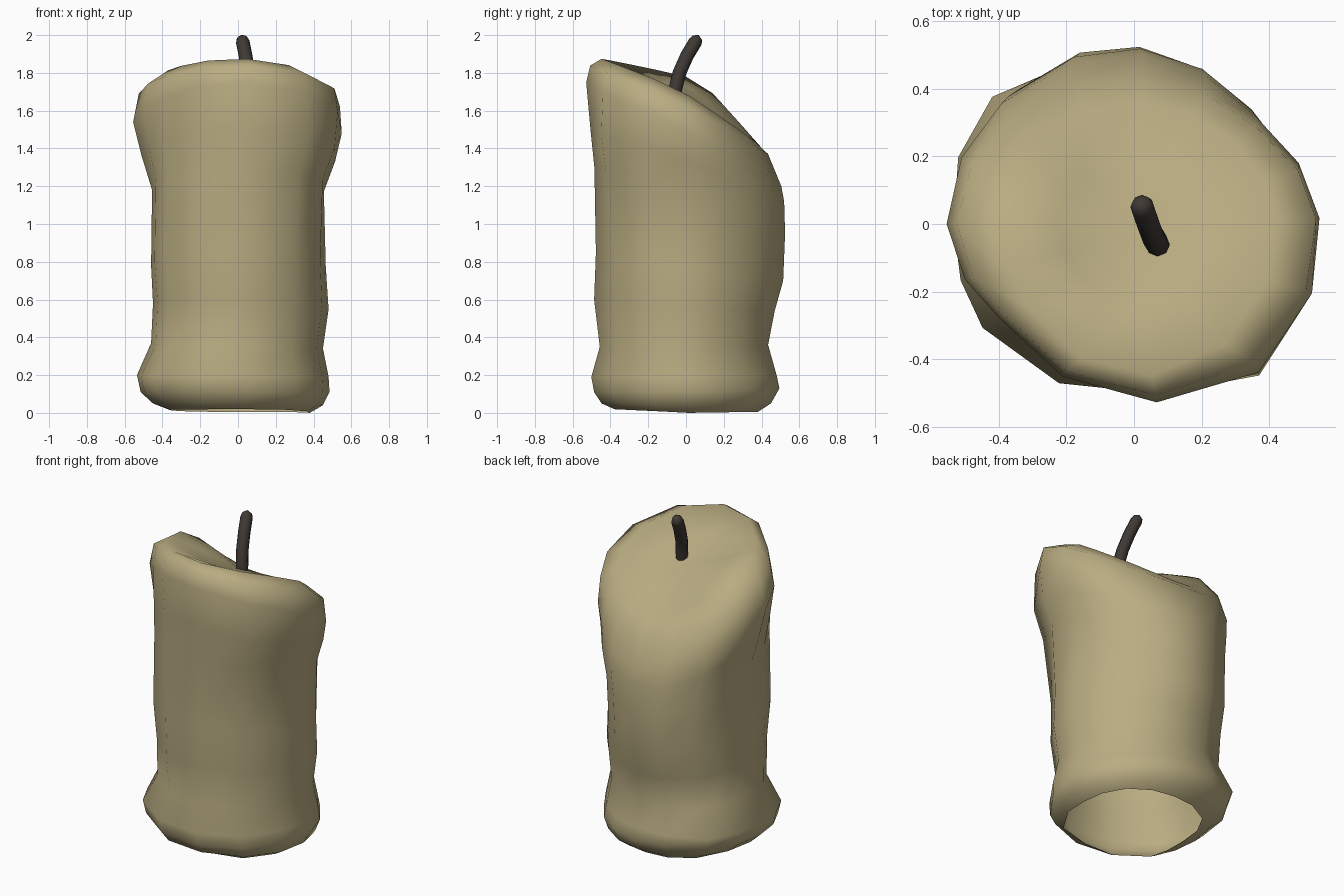
import bpy, bmesh, math
from mathutils import Vector

if "Cube" in bpy.data.objects:
    bpy.data.objects.remove(bpy.data.objects["Cube"])


def material(name, rgb):
    m = bpy.data.materials.new(name)
    m.diffuse_color = (*rgb, 1)
    m.use_nodes = True
    m.node_tree.nodes["Principled BSDF"].inputs["Base Color"].default_value = m.diffuse_color
    return m


wax = material("warm wax", (0.485, 0.413, 0.222))
char = material("charred brown", (0.05, 0.041, 0.034))


def finish(name, bm, mat):
    bmesh.ops.recalc_face_normals(bm, faces=bm.faces)
    for f in bm.faces:
        f.smooth = True
    me = bpy.data.meshes.new(name)
    bm.to_mesh(me)
    bm.free()
    me.materials.append(mat)
    ob = bpy.data.objects.new(name, me)
    bpy.context.collection.objects.link(ob)
    return ob


def bridge(bm, rings):
    for a, b in zip(rings, rings[1:]):
        n = len(a)
        for i in range(n):
            j = (i + 1) % n
            bm.faces.new((a[i], a[j], b[j], b[i]))


def cap(bm, ring, point):
    tip = bm.verts.new(point)
    for i in range(len(ring)):
        bm.faces.new((ring[i], ring[(i + 1) % len(ring)], tip))


# Candle body: each row gives reach left, right, front, back,
# then height at left, right, front, back
ROWS = [
    (.36, .38, .38, .38, .015, .0, .02, .005),
    (.45, .45, .45, .45, .05, .04, .05, .05),
    (.515, .485, .49, .495, .11, .11, .11, .13),
    (.535, .48, .505, .48, .20, .19, .19, .20),
    (.46, .45, .46, .435, .37, .34, .35, .36),
    (.45, .48, .49, .47, .58, .55, .60, .54),
    (.46, .465, .48, .515, .78, .78, .85, .70),
    (.455, .455, .485, .525, 1.18, 1.18, 1.30, .95),
    (.51, .515, .505, .52, 1.36, 1.34, 1.50, 1.12),
    (.555, .55, .53, .505, 1.54, 1.49, 1.75, 1.20),
    (.525, .54, .51, .435, 1.69, 1.63, 1.84, 1.37),
    (.40, .42, .45, .36, 1.78, 1.69, 1.875, 1.44),
    (.22, .22, .23, .20, 1.73, 1.66, 1.76, 1.55),
]
# Extra swelling of each row towards back right, back left, front left, front right
SWELL = [
    (.04, .06, .15, .08), (0, .01, .05, .02), (-.03, .07, .04, 0), (-.04, .11, .04, 0),
    (-.03, .08, 0, 0), (-.06, .08, 0, 0), (-.08, .07, .04, .02), (-.05, .07, .03, .13),
    (-.06, .03, -.06, .15), (-.09, 0, -.12, .07), (-.06, 0, -.11, .04),
    (-.02, 0, -.06, .02), (0, 0, 0, 0),
]
ANGLES = [2, 22, 44, 66, 88, 110, 135, 157, 180, 199, 216, 246, 277, 309, 338]
bm = bmesh.new()
rings = []
for (xl, xr, yf, yb, zl, zr, zf, zb), swell in zip(ROWS, SWELL):
    ring = []
    for deg in ANGLES:
        a = math.radians(deg)
        c, s = math.cos(a), math.sin(a)
        f = 1 + swell[deg // 90] * math.sin(2 * a) ** 2
        x = f * c * (xr if c > 0 else xl)
        y = f * s * (yb if s > 0 else yf)
        # side height blends with a wide soft slope, the left rim stays high
        side = zl + (zr - zl) * (c + 1) / 2
        w = abs(s) ** (1.25 - .25 * c) if s > 0 else abs(s) ** .9
        ring.append(bm.verts.new((x, y, side + w * ((zb if s > 0 else zf) - side))))
    rings.append(ring)
bridge(bm, rings)
cap(bm, rings[-1], (.0, -.02, 1.67))
finish("candle_body", bm, wax)

# Wick: bent tube with a rounded tip
PATH = [(.07, -.065, 1.62), (.07, -.06, 1.70), (.055, -.035, 1.80),
        (.04, .005, 1.89), (.025, .05, 1.965), (.021, .062, 1.985)]
RADII = [.036, .036, .036, .036, .036, .028]
bm = bmesh.new()
rings = []
for i, p in enumerate(PATH):
    d = Vector(PATH[min(i + 1, 5)]) - Vector(PATH[max(i - 1, 0)])
    u = d.cross(Vector((0, 1, 0))).normalized()
    v = d.cross(u).normalized()
    rings.append([bm.verts.new(Vector(p) + RADII[i] * (
        math.cos(t * math.pi / 4) * u + math.sin(t * math.pi / 4) * v))
        for t in range(8)])
bridge(bm, rings)
cap(bm, rings[-1], (.018, .068, 2.0))
bm.faces.new(rings[0])
finish("wick", bm, char)
